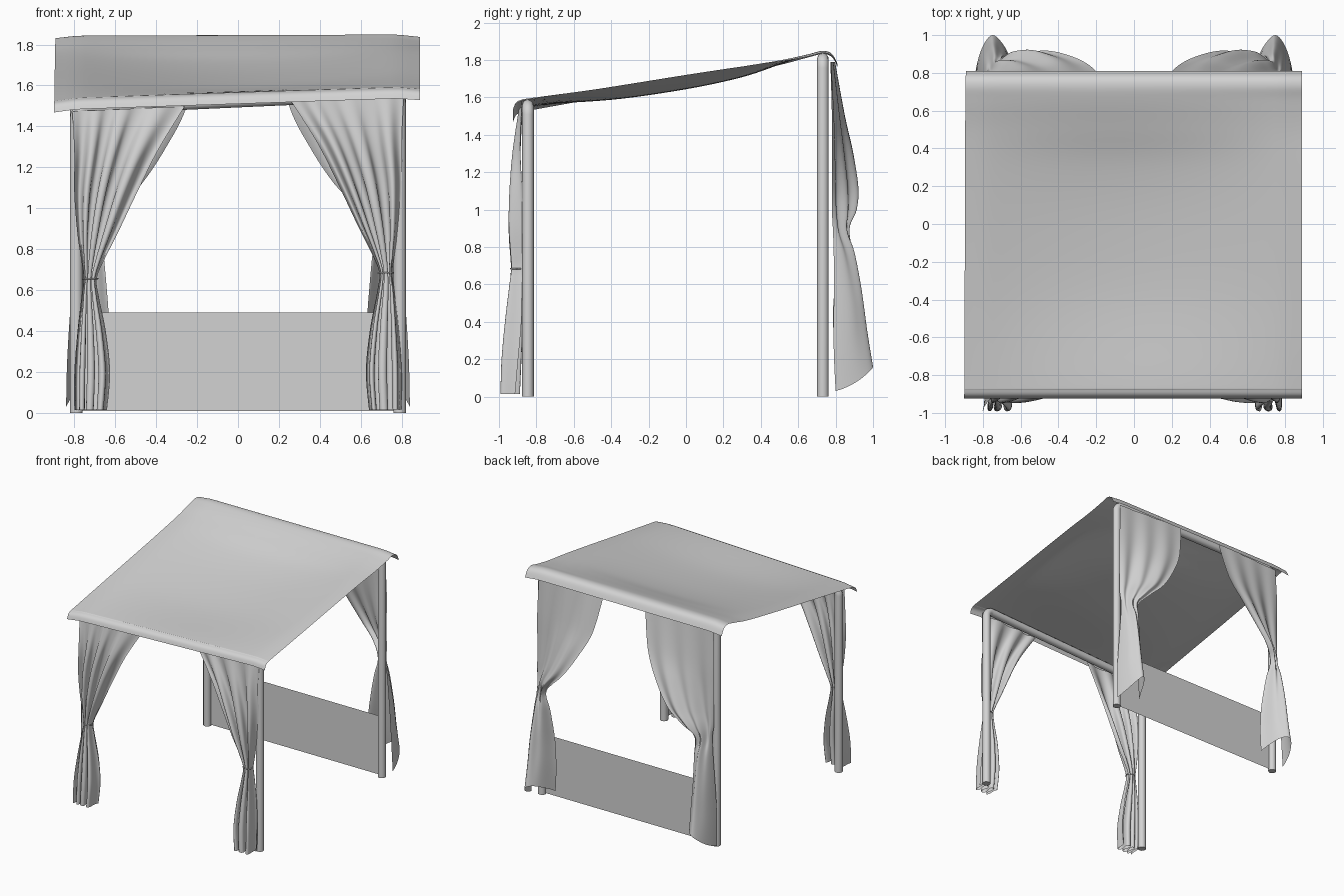
import bpy, math

if "Cube" in bpy.data.objects:
    bpy.data.objects.remove(bpy.data.objects["Cube"])

grey = bpy.data.materials.new("plain_grey")
grey.diffuse_color = (0.65, 0.65, 0.65, 1)
grey.use_nodes = True
grey.node_tree.nodes["Principled BSDF"].inputs["Base Color"].default_value = grey.diffuse_color


def sample(rows, t):
    """Smooth (Catmull-Rom) lookup in a table of rows, t in 0..1."""
    n = len(rows) - 1
    i = min(int(t * n), n - 1)
    f = t * n - i
    a, b, c, d = (rows[max(0, min(n, i + k))] for k in (-1, 0, 1, 2))
    return [0.5 * (2 * q + (r - p) * f + (2 * p - 5 * q + 4 * r - s) * f * f
                   + (3 * q - p - 3 * r + s) * f ** 3)
            for p, q, r, s in zip(a, b, c, d)]


def sheet(name, nu, nv, func):
    """Smooth cloth grid from func(u, v)."""
    verts = [func(i / nu, j / nv) for j in range(nv + 1) for i in range(nu + 1)]
    w = nu + 1
    faces = [(j * w + i, j * w + i + 1, (j + 1) * w + i + 1, (j + 1) * w + i)
             for j in range(nv) for i in range(nu)]
    me = bpy.data.meshes.new(name)
    me.from_pydata(verts, [], faces)
    me.polygons.foreach_set("use_smooth", [True] * len(faces))
    me.materials.append(grey)
    ob = bpy.data.objects.new(name, me)
    bpy.context.collection.objects.link(ob)


def tube(name, pts, radius, cyclic=False):
    """Round tube along a path."""
    cu = bpy.data.curves.new(name, 'CURVE')
    cu.dimensions = '3D'
    cu.bevel_depth = radius
    cu.bevel_resolution = 4
    cu.use_fill_caps = True
    sp = cu.splines.new('POLY')
    sp.points.add(len(pts) - 1)
    for p, co in zip(sp.points, pts):
        p.co = (*co, 1)
    sp.use_cyclic_u = cyclic
    cu.materials.append(grey)
    ob = bpy.data.objects.new(name, cu)
    bpy.context.collection.objects.link(ob)
    bpy.ops.object.select_all(action='DESELECT')
    ob.select_set(True)
    bpy.context.view_layer.objects.active = ob
    bpy.ops.object.convert(target='MESH')
    bpy.ops.object.shade_smooth_by_angle(angle=math.radians(40))


# Bent tube frames: two posts and a top bar, with rounded corners
def frame(name, y, z_left, z_right, r=0.05):
    arc = [math.pi / 2 * k / 5 for k in range(6)]
    pts = [(-0.79, y, 0)]
    pts += [(-0.79 + r - r * math.cos(a), y, z_left - r + r * math.sin(a)) for a in arc]
    pts += [(0.79 - r + r * math.sin(a), y, z_right - r + r * math.cos(a)) for a in arc]
    pts.append((0.79, y, 0))
    tube(name, pts, 0.031)


frame("front_frame", -0.845, 1.49, 1.557)
frame("back_frame", 0.732, 1.798, 1.806)

# Canopy rows: y, height at left, height at right, sag in the middle
canopy_rows = [(-0.925, 1.48, 1.54, 0), (-0.91, 1.515, 1.575, 0), (-0.88, 1.533, 1.592, 0),
               (-0.82, 1.545, 1.603, .005), (-0.4, 1.62, 1.668, .055), (0, 1.69, 1.732, .066),
               (0.3, 1.745, 1.777, .052), (0.5, 1.785, 1.803, .018), (0.65, 1.825, 1.83, 0),
               (0.73, 1.843, 1.849, 0), (0.78, 1.828, 1.833, 0), (0.81, 1.775, 1.78, 0)]


def canopy(u, v):
    y, zl, zr, sag = sample(canopy_rows, v)
    x = -0.89 + 1.78 * u
    droop = 0.012 * max(0, abs(x) - 0.78) / 0.11
    return (x - 0.01 * (1 - u) * (1 - v), y,
            zl + (zr - zl) * u - droop - sag * math.sin(math.pi * u))


sheet("canopy", 36, 66, canopy)

# Low back panel
sheet("back_panel", 1, 1, lambda u, v: (-0.8 + 1.6 * u, 0.732, 0.01 + 0.48 * v))

# Front curtain rows: z, outer x, inner x, y, pleat depth
front_rows = [(1.51, .81, .26, -.885, .008), (1.3, .80, .39, -.905, .020),
              (1.1, .80, .49, -.910, .033), (0.9, .785, .585, -.91, .038),
              (.76, .765, .655, -.905, .034), (.67, .755, .69, -.905, .029),
              (.58, .765, .68, -.91, .035), (.4, .785, .645, -.92, .047),
              (.2, .80, .625, -.933, .053), (.015, .80, .64, -.94, .052)]

# Back curtain rows: z, outer x, inner x, y, bulge, pleat depth, bulge skew, bulge span
back_rows = [(1.79, .79, .19, .772, .025, .002, 1.2, .5), (1.5, .80, .25, .78, .07, .006, 1.3, .5),
             (1.3, .80, .35, .78, .115, .010, 1.4, .52), (1.12, .80, .47, .78, .14, .012, 1.4, .55),
             (1.0, .80, .59, .78, .125, .012, 1.3, .6), (.9, .79, .67, .785, .08, .010, 1, .7),
             (.75, .80, .655, .79, .105, .008, .85, .9), (.5, .82, .635, .79, .145, .006, .8, 1),
             (.25, .835, .62, .79, .175, .005, .8, 1), (.03, .84, .62, .80, .198, .002, .8, 1)]


def front_curtain(side):
    def f(u, v):
        z, xo, xi, y, amp = sample(front_rows, v)
        wave = 2 * math.pi * 3.5 * (u + 0.05 * math.sin(5 * u + side)) + 0.6 * math.sin(4 * v)
        x = side * (xo + (xi - xo) * u + 0.25 * amp * math.sin(2 * wave) * math.sin(math.pi * u))
        return (x, y + amp * math.sin(wave), z + 0.045 * x * z / 1.5)
    return f


def back_curtain(side):
    def f(u, v):
        z, xo, xi, y, bulge, amp, skew, span = sample(back_rows, v)
        x = side * (xo + (xi - xo) * u)
        y += bulge * math.sin(math.pi * span * u ** skew) + amp * math.sin(6 * math.pi * u)
        lift = 0.11 * math.sin(math.pi * u) + 0.06 * u
        return (x, y, z + lift * max(0, v - 0.6) / 0.4)
    return f


for side, label in ((-1, "left"), (1, "right")):
    sheet(label + "_front_curtain", 72, 54, front_curtain(side))
    sheet(label + "_back_curtain", 40, 54, back_curtain(side))
    # Thin tie band round the gathered front curtain
    ring = [(side * 0.7225 + 0.037 * math.cos(a), -0.905 + 0.032 * math.sin(a),
             0.67 + side * 0.014) for a in (2 * math.pi * k / 20 for k in range(20))]
    tube(label + "_tie_band", ring, 0.004, True)
